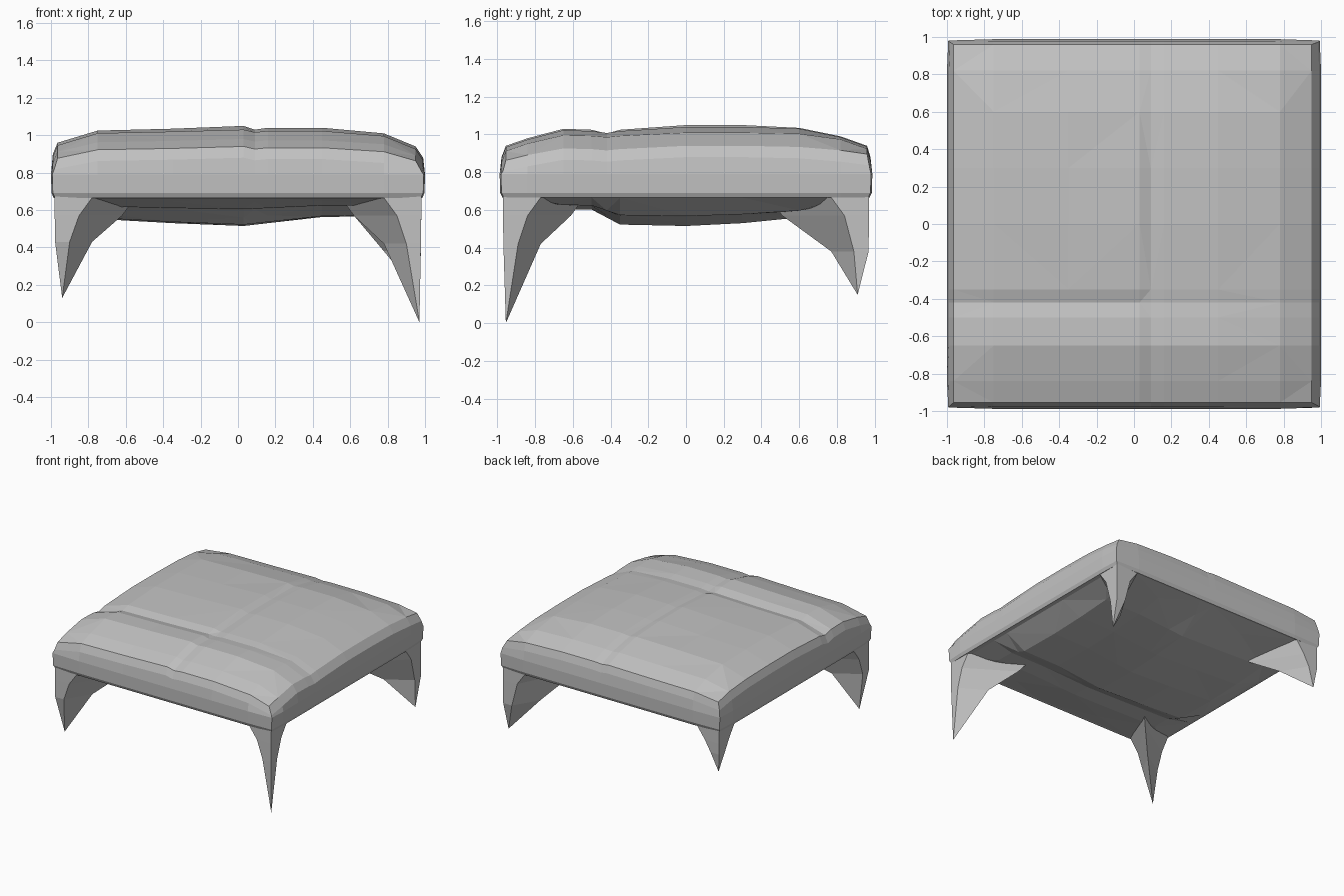
import bpy, bmesh

cube = bpy.data.objects.get("Cube")
if cube:
    bpy.data.objects.remove(cube, do_unlink=True)

grey = bpy.data.materials.new("plain grey")
grey.use_nodes = True
grey.diffuse_color = (0.54, 0.54, 0.54, 1)
grey.node_tree.nodes["Principled BSDF"].inputs["Base Color"].default_value = (0.54, 0.54, 0.54, 1)


def profile(points, t):
    """Straight-line interpolation along a list of (position, value)."""
    if t <= points[0][0]:
        return points[0][1]
    for (a, u), (b, v) in zip(points, points[1:]):
        if t <= b:
            return u + (v - u) * (t - a) / (b - a)
    return points[-1][1]


def finish(bm, name):
    bmesh.ops.recalc_face_normals(bm, faces=bm.faces)
    mesh = bpy.data.meshes.new(name)
    bm.to_mesh(mesh)
    bm.free()
    mesh.materials.append(grey)
    obj = bpy.data.objects.new(name, mesh)
    bpy.context.collection.objects.link(obj)


# Cushion: sagging top, upright rim and bulging underside on one uneven grid
xs = [-0.965, -0.75, -0.35, 0.03, 0.09, 0.16, 0.45, 0.78, 0.95]
ys = [-0.955, -0.84, -0.65, -0.5, -0.42, -0.35, 0, 0.3, 0.6, 0.82, 0.96]
drop_x = [(-0.965, 0.09), (-0.75, 0.025), (-0.35, 0.015), (0.03, 0), (0.09, 0.02),
          (0.16, 0.01), (0.45, 0.01), (0.78, 0.04), (0.95, 0.11)]
drop_y = [(-0.955, 0.11), (-0.84, 0.07), (-0.65, 0.02), (-0.5, 0.025), (-0.42, 0.035),
          (-0.35, 0.025), (0, 0), (0.3, 0), (0.6, 0.015), (0.82, 0.06), (0.96, 0.11)]
bulge_x = [(-0.965, 0), (-0.75, 0.75), (-0.35, 0.9), (0.03, 1), (0.16, 0.9),
           (0.45, 0.68), (0.78, 0.65), (0.95, 0)]
bulge_y = [(-0.955, 0), (-0.65, 0.4), (-0.5, 0.42), (-0.35, 0.95), (0, 1), (0.3, 0.9),
           (0.6, 0.7), (0.96, 0)]


def top_height(x, y):
    """Edges sag, but corners sag little more than the edges beside them."""
    a, b = profile(drop_x, x), profile(drop_y, y)
    overlap = 0.7 if y < 0 else 0.4
    crease = 0.01 if x < 0.05 and abs(y + 0.42) < 0.03 else 0
    return 1.05 - max(a, b) - overlap * min(a, b) - crease


def under_height(x, y):
    return 0.665 - 0.15 * profile(bulge_x, x) * profile(bulge_y, y)


def sheet(bm, height):
    """Height-field sheet; returns its border vertices in order."""
    g = [[bm.verts.new((x, y, height(x, y))) for x in xs] for y in ys]
    for j in range(len(ys) - 1):
        for i in range(len(xs) - 1):
            a, b, c, d = g[j][i], g[j][i + 1], g[j + 1][i + 1], g[j + 1][i]
            for tri in ([(a, b, c), (a, c, d)] if (i + j) % 2 else [(a, b, d), (b, c, d)]):
                bm.faces.new(tri)
    return (g[0] + [r[-1] for r in g[1:-1]] + g[-1][::-1]
            + [r[0] for r in g[-2:0:-1]])


def rim_ring(bm, border, reach, height):
    """Ring pushed outwards from the sheet border, slightly cut at the corners."""
    ring = []
    for v in border:
        x, y, z = v.co
        on_x, on_y = abs(x) > 0.9, abs(y) > 0.9
        inset = 0.993 if on_x and on_y else 1
        if on_x:
            x = inset * (reach if x > 0 else -reach)
        if on_y:
            y = inset * (reach - 0.012) * (1 if y > 0 else -1)
        ring.append(bm.verts.new((x, y, height(z))))
    return ring


bm = bmesh.new()
upper = sheet(bm, top_height)
lower = sheet(bm, under_height)
rings = [upper,
         rim_ring(bm, upper, 0.99, lambda z: z - 0.06),
         rim_ring(bm, upper, 1.0, lambda z: 0.79),
         rim_ring(bm, upper, 0.997, lambda z: 0.69),
         rim_ring(bm, upper, 0.985, lambda z: 0.665),
         lower]
for r, s in zip(rings, rings[1:]):
    for k in range(len(r)):
        n = (k + 1) % len(r)
        bm.faces.new((r[k], r[n], s[n], s[k]))
finish(bm, "cushion")


# Legs: kite-shaped sections tapering to a point beneath each corner
def leg(name, sx, sy, tip, knee, web):
    """tip is the lowest point; web is how far in y the inner ridge runs."""
    bm = bmesh.new()
    tx, ty, tz = tip
    # height, outer corner, reach along the rim, inner ridge x and y
    levels = [(0.68, 0.98, 0.77, 0.54, web - 0.08), (0.57, 0.98, 0.85, 0.62, web),
              (knee, 0.978, 0.90, 0.78, 0.78)]
    rings = []
    for z, out, side, ix, iy in levels:
        kite = [(out, out), (side, out), (ix, iy), (out, side)]
        rings.append([bm.verts.new((sx * x, sy * (y - 0.01), z)) for x, y in kite])
    for r, s in zip(rings, rings[1:]):
        for k in range(4):
            n = (k + 1) % 4
            bm.faces.new((r[k], r[n], s[n], s[k]))
    point = bm.verts.new((sx * tx, sy * ty, tz))
    for k in range(4):
        bm.faces.new((rings[-1][k], rings[-1][(k + 1) % 4], point))
    bm.faces.new(rings[0])
    finish(bm, name)


leg("front_left_leg", 1, -1, (0.97, 0.955, 0), 0.42, 0.62)
leg("front_right_leg", -1, -1, (0.94, 0.90, 0.13), 0.43, 0.62)
leg("back_left_leg", 1, 1, (0.97, 0.91, 0.15), 0.38, 0.52)
leg("back_right_leg", -1, 1, (0.96, 0.95, 0.33), 0.48, 0.62)
